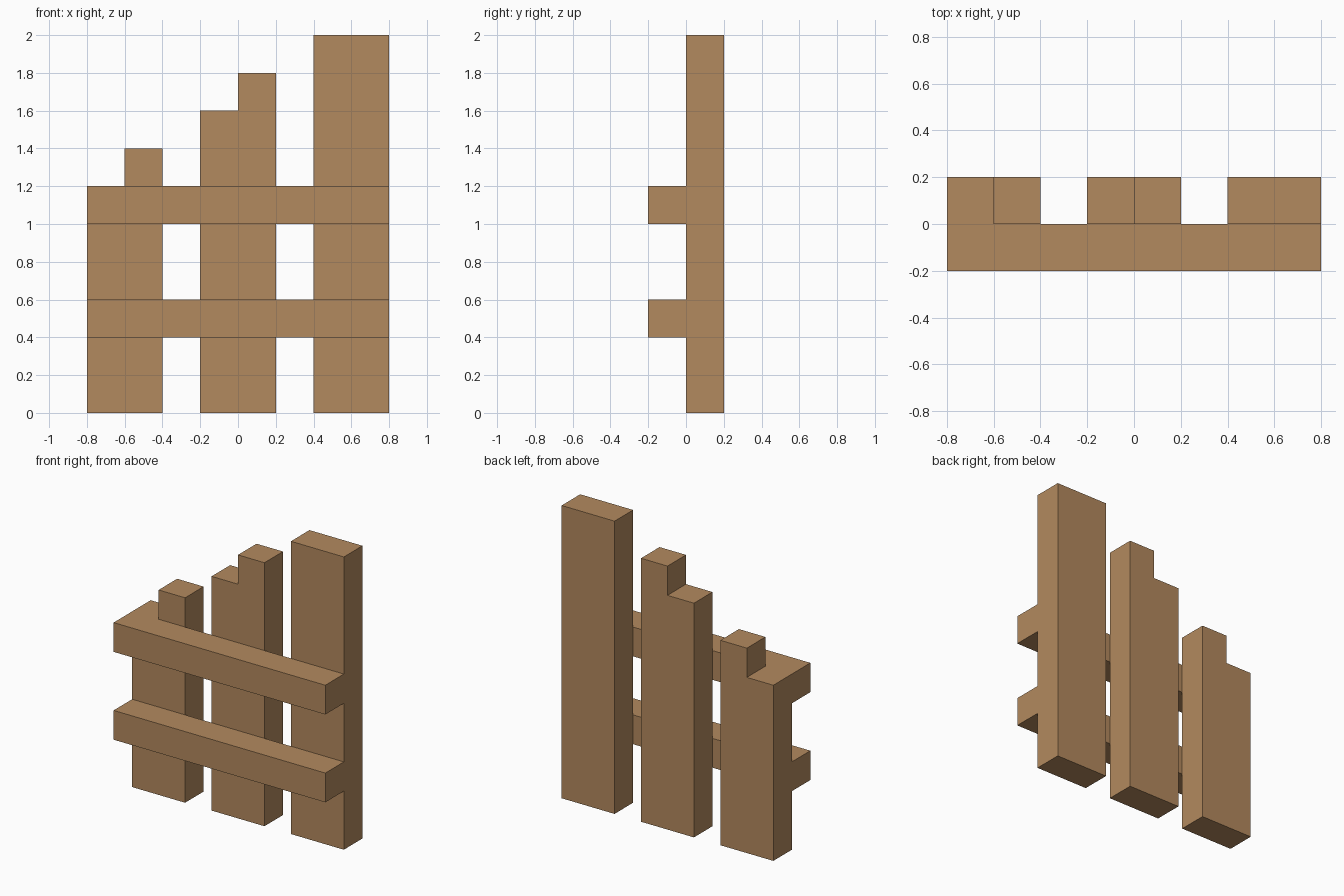
import bpy
import bmesh

cube = bpy.data.objects.get("Cube")
if cube:
    bpy.data.objects.remove(cube, do_unlink=True)

WOOD = (0.45, 0.252, 0.113, 1.0)
wood = bpy.data.materials.new("warm wood")
wood.use_nodes = True
wood.diffuse_color = WOOD
wood.node_tree.nodes["Principled BSDF"].inputs["Base Color"].default_value = WOOD


def board(name, profile, y0, y1):
    """Extrude an (x, z) outline from y0 to y1."""
    bm = bmesh.new()
    face = bm.faces.new([bm.verts.new((x, y0, z)) for x, z in profile])
    ext = bmesh.ops.extrude_face_region(bm, geom=[face])
    moved = [v for v in ext["geom"] if isinstance(v, bmesh.types.BMVert)]
    bmesh.ops.translate(bm, verts=moved, vec=(0, y1 - y0, 0))
    bmesh.ops.recalc_face_normals(bm, faces=bm.faces[:])
    mesh = bpy.data.meshes.new(name)
    bm.to_mesh(mesh)
    bm.free()
    mesh.materials.append(wood)
    obj = bpy.data.objects.new(name, mesh)
    bpy.context.collection.objects.link(obj)


def picket(name, x, low, high):
    """Upright 0.4 wide whose top steps up from low to high halfway across."""
    outline = [(x - 0.2, 0), (x + 0.2, 0), (x + 0.2, high)]
    if low != high:
        outline += [(x, high), (x, low)]
    outline.append((x - 0.2, low))
    board(name, outline, 0.0, 0.2)


# Upright pickets, with broken stepped tops
picket("right_picket", -0.6, 1.2, 1.4)
picket("middle_picket", 0.0, 1.6, 1.8)
picket("left_picket", 0.6, 2.0, 2.0)

# Horizontal rails across the front
for name, z in (("lower_rail", 0.4), ("upper_rail", 1.0)):
    board(name, [(-0.8, z), (0.8, z), (0.8, z + 0.2), (-0.8, z + 0.2)], -0.2, 0.0)
